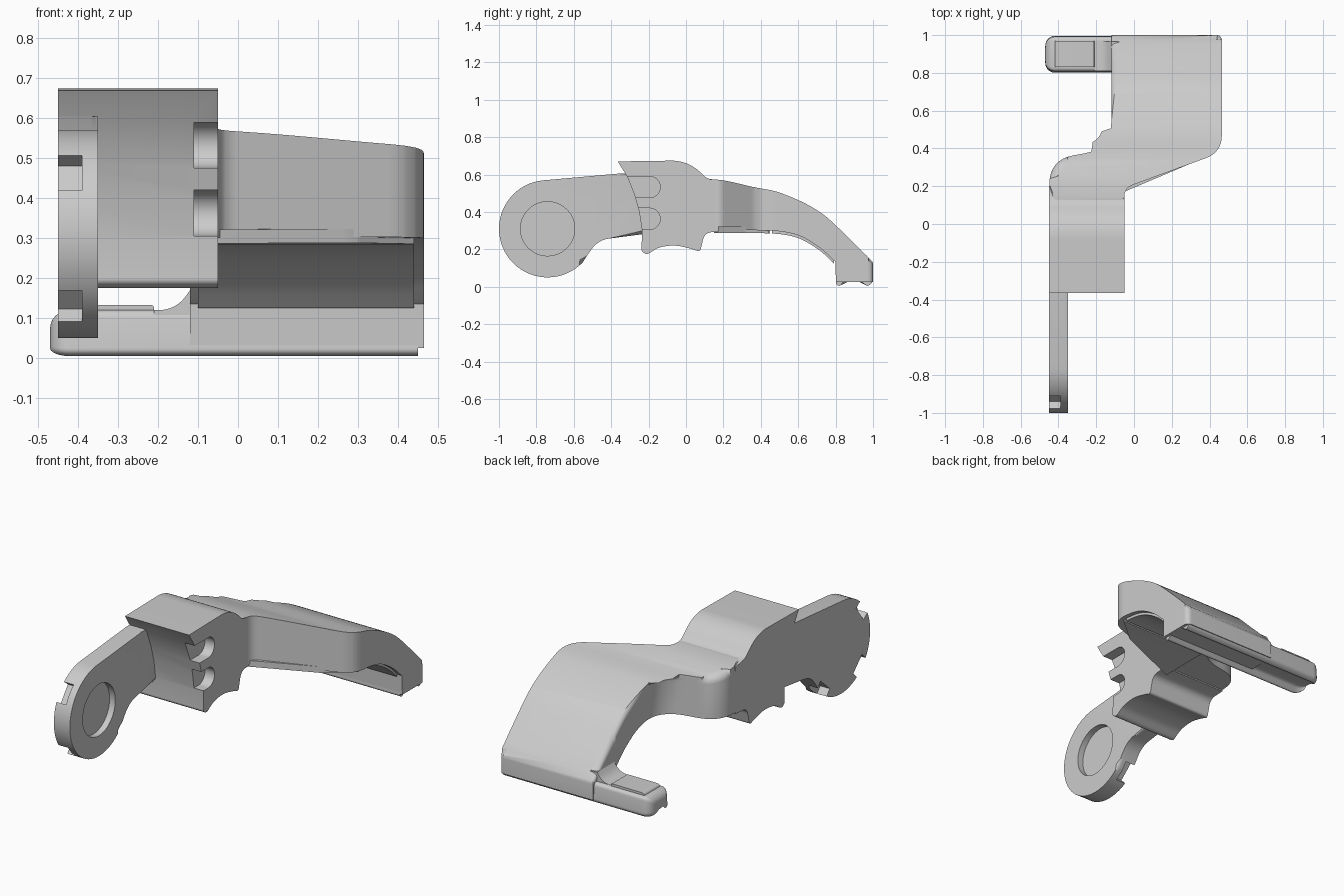
import bpy, bmesh, math
from mathutils import Vector

if "Cube" in bpy.data.objects:
    bpy.data.objects.remove(bpy.data.objects["Cube"])


def rounded(pts, steps=8):
    """Polygon of (a, b[, cut]) points; corners with a cut are rounded."""
    out = []
    for i, p in enumerate(pts):
        c = Vector(p[:2])
        if len(p) < 3:
            out.append(c)
            continue
        r = p[2]
        a = c + (Vector(pts[i - 1][:2]) - c).normalized() * r
        b = c + (Vector(pts[(i + 1) % len(pts)][:2]) - c).normalized() * r
        for k in range(steps + 1):
            t = k / steps
            out.append(a * (1 - t) ** 2 + c * 2 * t * (1 - t) + b * t * t)
    return out


def curve(pts):
    """Smooth height function through (y, z) points."""
    def slope(i):
        a, b = pts[max(i - 1, 0)], pts[min(i + 1, len(pts) - 1)]
        return (b[1] - a[1]) / (b[0] - a[0])

    def f(y):
        if y <= pts[0][0]:
            return pts[0][1]
        for i in range(len(pts) - 1):
            (a, za), (b, zb) = pts[i], pts[i + 1]
            if y <= b:
                h, t = b - a, (y - a) / (b - a)
                return (za * (1 + 2 * t) * (1 - t) ** 2 + zb * t * t * (3 - 2 * t)
                        + h * slope(i) * t * (1 - t) ** 2 + h * slope(i + 1) * t * t * (t - 1))
        return pts[-1][1]
    return f


def make(name, bm):
    bmesh.ops.recalc_face_normals(bm, faces=bm.faces)
    me = bpy.data.meshes.new(name)
    bm.to_mesh(me)
    bm.free()
    ob = bpy.data.objects.new(name, me)
    bpy.context.collection.objects.link(ob)
    return ob


def loft(name, profile, sections, axis='X', bevel=0):
    """Sweep a profile through (position, scale) sections along x or y."""
    bm = bmesh.new()
    mid = sum(profile, Vector((0, 0))) / len(profile)
    rings = []
    for s, k in sections:
        q = [mid + (p - mid) * k for p in profile]
        rings.append([bm.verts.new((s, p.x, p.y) if axis == 'X' else (p.x, s, p.y)) for p in q])
    n = len(profile)
    for a, b in zip(rings, rings[1:]):
        for i in range(n):
            bm.faces.new((a[i], a[(i + 1) % n], b[(i + 1) % n], b[i]))
    bm.faces.new(rings[0])
    end = bm.faces.new(rings[-1])
    if bevel:
        bmesh.ops.bevel(bm, geom=list(end.edges), offset=bevel, segments=4, profile=0.5, affect='EDGES')
    return make(name, bm)


def curved_slab(name, outline, bottom, top, cuts, bevel):
    """Top-view outline bent between two height curves, with a rounded upper rim."""
    H = 0.28
    bm = bmesh.new()
    lo = [bm.verts.new((p.x, p.y, 0)) for p in outline]
    hi = [bm.verts.new((p.x, p.y, H)) for p in outline]
    n = len(lo)
    bm.faces.new(lo)
    cap = bm.faces.new(hi)
    for i in range(n):
        bm.faces.new((lo[i], lo[(i + 1) % n], hi[(i + 1) % n], hi[i]))
    if bevel:
        bmesh.ops.bevel(bm, geom=list(cap.edges), offset=bevel, segments=5, profile=0.5, affect='EDGES')
    for y in cuts:
        bmesh.ops.bisect_plane(bm, geom=bm.verts[:] + bm.edges[:] + bm.faces[:],
                               plane_co=(0, y, 0), plane_no=(0, 1, 0))
    for v in bm.verts:
        b, t = bottom(v.co.y), top(v.co.y)
        v.co.z = b + (t - b) * v.co.z / H
    return make(name, bm)


def cut(ob, cutters):
    bpy.context.view_layer.objects.active = ob
    for c in cutters:
        c.hide_render = True
        m = ob.modifiers.new("cut", 'BOOLEAN')
        m.operation, m.solver, m.object = 'DIFFERENCE', 'EXACT', c
        bpy.ops.object.modifier_apply(modifier=m.name)
        bpy.data.objects.remove(c)


def disc(c, r, n=48, a0=0, a1=360):
    return [Vector((c[0] + r * math.cos(math.radians(a0 + (a1 - a0) * i / n)),
                    c[1] + r * math.sin(math.radians(a0 + (a1 - a0) * i / n)))) for i in range(n)]


# Pivot arm: flat plate with round eye
eye = (-0.74, 0.31)
arm_profile = disc(eye, 0.26, 40, 95, 322) + rounded(
    [(-0.53, 0.165), (-0.47, 0.25, 0.06), (-0.2, 0.285), (-0.2, 0.61), (-0.36, 0.605)])
arm = loft("pivot_arm", arm_profile, [(-0.45, 1), (-0.35, 1)], bevel=0.02)
cutters = [loft("eye_recess", disc(eye, 0.145), [(-0.385, 1), (-0.3, 1)])]
for ang in (143, 225, 312):
    # Rim notches on the outer face
    d = Vector((math.cos(math.radians(ang)), math.sin(math.radians(ang))))
    s = Vector((-d.y, d.x)) * 0.055
    c = Vector(eye)
    quad = [c + d * 0.21 + s, c + d * 0.34 + s, c + d * 0.34 - s, c + d * 0.21 - s]
    cutters.append(loft("notch", quad, [(-0.5, 1), (-0.39, 1)]))
cut(arm, cutters)

# Central block with overhanging top and scalloped underside
block = loft("center_block", rounded([
    (-0.365, 0.67), (-0.02, 0.675, 0.06), (0.06, 0.63, 0.04), (0.11, 0.578, 0.03), (0.2, 0.56),
    (0.2, 0.295), (0.1, 0.29, 0.04), (0.075, 0.185, 0.02), (0.04, 0.20, 0.02), (-0.06, 0.225, 0.05),
    (-0.15, 0.21, 0.03), (-0.21, 0.17, 0.02), (-0.238, 0.19, 0.01), (-0.235, 0.30),
    (-0.25, 0.40), (-0.275, 0.49), (-0.315, 0.59)]), [(-0.45, 1), (-0.05, 1)])
cutters = []
for z in (0.363, 0.533):
    # Side slots
    slot = disc((-0.195, z), 0.057, 24, -90, 90) + [
        Vector((-0.195, z + 0.057)), Vector((-0.45, z + 0.057)), Vector((-0.45, z - 0.057))]
    cutters.append(loft("slot", slot, [(-0.11, 1), (0.0, 1)]))
cut(block, cutters)

# Curved paddle
top = curve([(0.0, 0.58), (0.19, 0.57), (0.35, 0.535), (0.51, 0.50), (0.715, 0.40), (0.876, 0.255), (1.0, 0.13)])
under = curve([(0.0, 0.30), (0.45, 0.30), (0.6, 0.275), (0.72, 0.205), (0.795, 0.135)])
steps = [0.1 + 0.0225 * i for i in range(40)]
paddle = curved_slab("paddle", rounded([
    (-0.448, 0.05), (-0.052, 0.05), (-0.052, 0.19, 0.05), (0.465, 0.38, 0.09), (0.465, 1.0, 0.03),
    (-0.12, 1.0), (-0.12, 0.40, 0.14), (-0.448, 0.34, 0.13)]),
    lambda y: under(y) if y < 0.8 else 0.025, top, steps + [0.798, 0.802], 0.045)

# Thin liners under the paddle
for name, y0, y1 in (("rear_liner", 0.46, 0.79), ("front_liner", 0.15, 0.45)):
    x1 = 0.44 if y0 > 0.4 else 0.3
    line = rounded([(-0.1, y0), (x1, y0 if y0 > 0.4 else 0.32), (0.44, y1 - 0.01), (0.44, y1), (-0.1, y1)])
    curved_slab(name, line, lambda y: under(y) - 0.015, lambda y: under(y) + 0.02,
                [y for y in steps if y0 < y < y1], 0)

# Lip bar with grooved underside and rounded free end
lip_profile = rounded([
    (0.81, 0.12, 0.02), (0.80, 0.015, 0.01), (0.82, 0.002, 0.01), (0.85, 0.035, 0.015),
    (0.90, 0.03, 0.02), (0.94, 0.025, 0.015), (0.97, 0.002, 0.01), (0.997, 0.02, 0.015),
    (0.99, 0.12, 0.02)], 5)
ends = [(-0.47 + 0.05 * (1 - math.cos(math.radians(a))), 0.45 + 0.55 * math.sin(math.radians(a)))
        for a in range(0, 91, 15)]
loft("lip_bar", lip_profile, ends + [(0.45, 1)])

# Raised pad on the lip and fillet up to the paddle
loft("lip_pad", rounded([(-0.42, 0.10), (-0.21, 0.10), (-0.21, 0.133, 0.01), (-0.42, 0.133, 0.02)]),
     [(0.83, 1), (0.97, 1)], axis='Y')
loft("lip_fillet", rounded([(-0.21, 0.10), (-0.08, 0.10), (-0.08, 0.17), (-0.12, 0.17),
                            (-0.155, 0.12, 0.045), (-0.21, 0.12)]),
     [(0.81, 1), (0.965, 1)], axis='Y')

# Smooth shading with sharp edges kept
for ob in bpy.context.scene.objects:
    ob.select_set(True)
bpy.context.view_layer.objects.active = paddle
bpy.ops.object.shade_smooth_by_angle(angle=math.radians(32))
